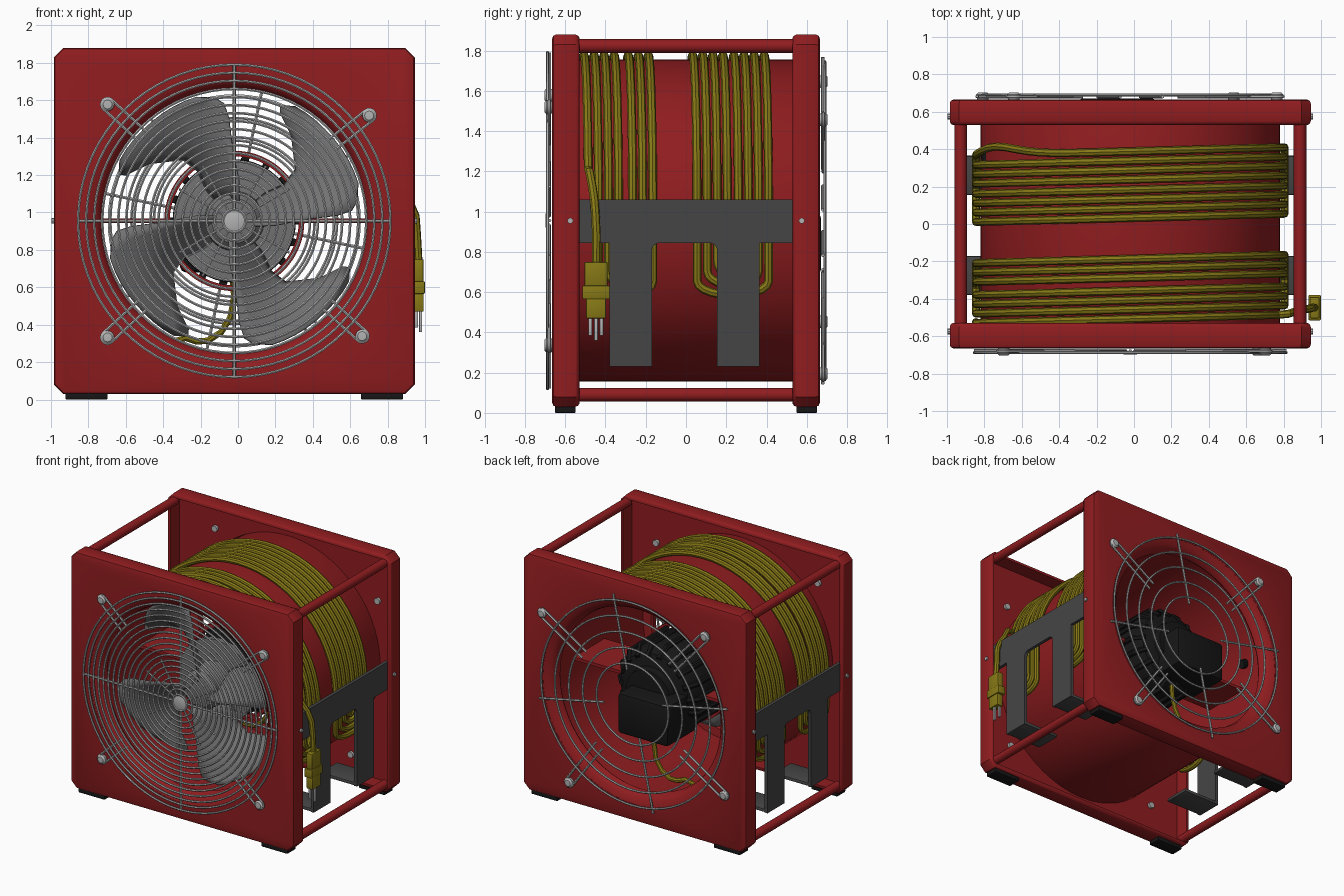
import bpy, bmesh, math
from math import sin, cos, pi, radians
from mathutils import Vector

if "Cube" in bpy.data.objects:
    bpy.data.objects.remove(bpy.data.objects["Cube"])

CX, CZ = -0.02, 0.955          # fan axis


def material(name, col):
    m = bpy.data.materials.new(name)
    m.diffuse_color = (*col, 1)
    m.use_nodes = True
    m.node_tree.nodes["Principled BSDF"].inputs["Base Color"].default_value = m.diffuse_color
    return m


RED = material("red_paint", (0.28, 0.012, 0.014))
YELLOW = material("yellow_rubber", (0.24, 0.19, 0.008))
BLACK = material("black_plastic", (0.008, 0.008, 0.008))
DARK = material("dark_steel", (0.06, 0.06, 0.06))
BLADE = material("blade_grey", (0.17, 0.17, 0.17))
WIRE = material("bright_wire", (0.45, 0.45, 0.45))


def finish(name, bm, mat):
    bmesh.ops.remove_doubles(bm, verts=bm.verts, dist=1e-5)
    bmesh.ops.recalc_face_normals(bm, faces=bm.faces)
    me = bpy.data.meshes.new(name)
    bm.to_mesh(me)
    bm.free()
    ob = bpy.data.objects.new(name, me)
    bpy.context.collection.objects.link(ob)
    me.materials.append(mat)
    smooth(ob)
    return ob


def smooth(ob):
    bpy.ops.object.select_all(action='DESELECT')
    ob.select_set(True)
    bpy.context.view_layer.objects.active = ob
    bpy.ops.object.shade_smooth_by_angle(angle=radians(35))


def loft(bm, rings, closed=False, caps=False):
    vs = [[bm.verts.new(p) for p in r] for r in rings]
    n = len(vs[0])
    for a, b in zip(vs, vs[1:] + ([vs[0]] if closed else [])):
        for i in range(n):
            bm.faces.new((a[i], a[(i + 1) % n], b[(i + 1) % n], b[i]))
    if caps:
        bm.faces.new(vs[0])
        bm.faces.new(vs[-1])


def lathe(name, profile, mat, x=CX, z=CZ, n=64, closed=False):
    """Turn (radius, y) points about an axis along y."""
    bm = bmesh.new()
    loft(bm, [[(x + r * cos(2 * pi * i / n), y, z + r * sin(2 * pi * i / n)) for i in range(n)]
              for r, y in profile], closed, not closed)
    return finish(name, bm, mat)


def box(name, lo, hi, mat, bevel=0.006):
    bm = bmesh.new()
    bmesh.ops.create_cube(bm, size=1)
    for v in bm.verts:
        v.co = [(a + b) / 2 + c * (b - a) for a, b, c in zip(lo, hi, v.co)]
    if bevel:
        bmesh.ops.bevel(bm, geom=bm.edges[:], offset=bevel, segments=2, affect='EDGES', profile=0.5)
    return finish(name, bm, mat)


def tubes(name, paths, radius, mat, res=1):
    """Round tubes along (points, cyclic) paths, turned into one mesh."""
    cu = bpy.data.curves.new(name, 'CURVE')
    cu.dimensions = '3D'
    cu.bevel_depth, cu.bevel_resolution, cu.use_fill_caps = radius, res, True
    for pts, cyc in paths:
        sp = cu.splines.new('POLY')
        sp.points.add(len(pts) - 1)
        for p, co in zip(sp.points, pts):
            p.co = (*co, 1)
        sp.use_cyclic_u = cyc
    ob = bpy.data.objects.new(name, cu)
    bpy.context.collection.objects.link(ob)
    cu.materials.append(mat)
    bpy.ops.object.select_all(action='DESELECT')
    ob.select_set(True)
    bpy.context.view_layer.objects.active = ob
    bpy.ops.object.convert(target='MESH')
    smooth(bpy.context.object)


def polar(r, deg, y):
    return (CX + r * cos(radians(deg)), y, CZ + r * sin(radians(deg)))


# end panels: folded pans with clipped corners and a round opening
def outline(inset, y):
    w, h, c = 0.965 - inset, 0.925 - inset, 0.05 - 0.4 * inset
    q = [(w, h - c), (w - c, h), (c - w, h), (-w, h - c), (-w, c - h), (c - w, -h), (w - c, -h), (w, c - h)]
    return [(CX + a, y, CZ + b) for a, b in q]


for s, side in ((-1, "front"), (1, "back")):
    bm = bmesh.new()
    loft(bm, [outline(i, s * y) for i, y in ((0.02, 0.665), (0.006, 0.659), (0, 0.645), (0, 0.55),
              (0.006, 0.536), (0.015, 0.53), (0.03, 0.53), (0.03, 0.642))], caps=True)
    panel = finish(side + "_panel", bm, RED)
    cut = lathe(side + "_hole_cutter", [(0.79, s * 0.5), (0.79, s * 0.8)], RED, n=96)
    cut.hide_render = True
    cut.hide_viewport = False
    mod = panel.modifiers.new("opening", 'BOOLEAN')
    mod.operation, mod.object, mod.solver = 'DIFFERENCE', cut, 'EXACT'
    bpy.context.view_layer.objects.active = panel
    bpy.ops.object.modifier_apply(modifier="opening")
    bpy.data.objects.remove(cut)
    smooth(panel)
    # rubber feet and flange screws
    for k in (-1, 1):
        x = CX + k * 0.79
        box(side + "_foot", (x - 0.113, s * 0.6 - 0.052, 0), (x + 0.113, s * 0.6 + 0.052, 0.034), BLACK)
        xs = CX + k * 0.965
        tubes(side + "_flange_screw", [([(xs - k * 0.05, s * 0.575, 0.955), (xs + k * 0.012, s * 0.575, 0.955)], False)],
              0.015, WIRE, 2)

# duct with rolled inlet lips
half = [(0.80, 0.64), (0.79, 0.664), (0.745, 0.65), (0.715, 0.62), (0.705, 0.575), (0.715, 0.56), (0.78, 0.555)]
lathe("duct", half + [(r, -y) for r, y in reversed(half)], RED, n=96, closed=True)

# corner rods
tubes("corner_rods", [([(CX + a * 0.907, -0.55, z), (CX + a * 0.907, 0.55, z)], False)
                      for a in (-1, 1) for z in (0.09, 1.823)], 0.034, RED, 4)


# wire guards
def guard(name, y, radii, spokes, r_in, r_out, bolts, loop_in):
    s = 1 if y > 0 else -1
    tubes(name + "_rings", [([polar(r, 360 * i / 72, y) for i in range(72)], True) for r in radii], 0.008, WIRE)
    tubes(name + "_spokes", [([polar(r_in, a, y - s * 0.01), polar(r_out, a, y - s * 0.01)], False)
                             for a in spokes], 0.009, WIRE)
    loops = []
    for r, a in bolts:
        d = Vector((cos(radians(a)), 0, sin(radians(a))))
        n = Vector((-d.z, 0, d.x))
        o = Vector((CX, y - s * 0.008, CZ))
        loops.append(([o + d * loop_in + n * 0.033]
                      + [o + d * (r + 0.033 * sin(t * pi / 8)) + n * 0.033 * cos(t * pi / 8) for t in range(9)]
                      + [o + d * loop_in - n * 0.033], False))
        b = o + d * r
        lathe(name + "_bolt", [(0.024, s * 0.622), (0.024, s * 0.66), (0.03, s * 0.664), (0.036, s * 0.692),
                               (0.024, s * 0.703), (0.008, s * 0.704)], WIRE, b.x, b.z, 16)
    tubes(name + "_mount_loops", loops, 0.009, WIRE)


guard("front_guard", -0.688, [0.835 - 0.043 * i for i in range(19)], [0, 90, 180, 270], 0.02, 0.835,
      [(0.92, 137.4), (0.915, 38), (0.92, 222.6), (0.92, -42)], 0.66)
tubes("front_guard_inner_spokes", [([polar(0.04, a, -0.68), polar(0.34, a, -0.68)], False)
                                   for a in range(0, 360, 30)], 0.007, WIRE)
lathe("front_guard_centre", [(0.055, -0.68), (0.055, -0.692), (0.03, -0.698)], WIRE, n=24)
guard("back_guard", 0.69, [0.79, 0.67, 0.55, 0.43, 0.31], [-12, 78, 168, 258], 0.26, 0.83,
      [(0.93, 32.6), (0.94, -54), (0.935, 212.5), (0.93, 132)], 0.5)

# fan hub and four swept blades
lathe("fan_hub", [(0.04, -0.47), (0.12, -0.46), (0.15, -0.43), (0.16, -0.25), (0.32, -0.24), (0.32, -0.2)], BLADE, n=48)
rows = [(0.1, -15, 45), (0.22, -6, 42), (0.33, 0, 36), (0.43, 2, 40), (0.55, 3, 56), (0.63, 5, 67),
        (0.665, 9, 68), (0.69, 17, 62)]
bm = bmesh.new()
for k in range(4):
    grid = [[bm.verts.new(polar(r, 90 * k + a + (b - a) * j / 8, -0.5 + 0.26 * j / 8 - 0.03 * sin(pi * j / 8)))
             for j in range(9)] for r, a, b in rows]
    for p, q in zip(grid, grid[1:]):
        for j in range(8):
            bm.faces.new((p[j], p[j + 1], q[j + 1], q[j]))
blades = finish("fan_blades", bm, BLADE)
sol = blades.modifiers.new("thickness", 'SOLIDIFY')
sol.thickness, sol.offset = 0.012, 0

# motor, its carrier ring and arms
lathe("motor", [(0.1, -0.2), (0.30, -0.1), (0.33, 0.0), (0.33, 0.36), (0.29, 0.42), (0.2, 0.45), (0.19, 0.5), (0.08, 0.51)],
      BLACK, n=40)
bm_ribs = [([polar(0.34, a, 0.02), polar(0.34, a, 0.35), polar(0.27, a, 0.43)], False) for a in range(0, 360, 20)]
tubes("motor_ribs", bm_ribs, 0.022, BLACK)
box("motor_terminal_box", (-0.31, 0.3, 0.68), (0.13, 0.67, 1.0), BLACK, 0.03)
lathe("motor_carrier_ring", [(0.345, -0.08), (0.375, -0.08), (0.375, 0.02), (0.345, 0.02)], RED, closed=True)
for k, side in ((-1, "left"), (1, "right")):
    a, b = sorted((CX + k * 0.34, CX + k * 0.785))
    box(side + "_motor_arm", (a, -0.08, CZ - 0.012), (b, 0.3, CZ + 0.012), RED, 0)

# motor lead inside the duct
tubes("motor_lead", [([(-0.03, 0.4, 0.66), (-0.02, 0.42, 0.55), (-0.04, 0.43, 0.44), (-0.09, 0.43, 0.36), (-0.16, 0.43, 0.315),
                       (-0.22, 0.42, 0.31), (-0.28, 0.41, 0.33), (-0.34, 0.4, 0.31), (-0.40, 0.39, 0.26)], False)],
      0.018, YELLOW, 2)

# cord hangers: crossbar with two legs and inward feet on each side
for k, side in ((-1, "left"), (1, "right")):
    x0, x1 = CX + k * 0.915, CX + k * 0.94
    prof = [(-0.55, 1.06), (0.55, 1.06), (0.55, 0.845), (0.365, 0.845), (0.365, 0.23), (0.155, 0.23), (0.155, 0.845),
            (-0.17, 0.845), (-0.17, 0.23), (-0.38, 0.23), (-0.38, 0.845), (-0.55, 0.845)]
    bm = bmesh.new()
    vs = [bm.verts.new((x0, *p)) for p in prof]
    bm.faces.new(vs)
    inner = [vs[6], vs[7]]
    bmesh.ops.bevel(bm, geom=inner, offset=0.04, segments=4, affect='VERTICES', profile=0.5)
    g = bmesh.ops.extrude_face_region(bm, geom=bm.faces[:])
    bmesh.ops.translate(bm, vec=(x1 - x0, 0, 0), verts=[v for v in g['geom'] if isinstance(v, bmesh.types.BMVert)])
    finish(side + "_cord_hanger", bm, DARK)
    a, b = sorted((CX + k * 0.62, x1))
    for y in (-0.38, 0.155):
        box(side + "_hanger_foot", (a, y, 0.23), (b, y + 0.21, 0.258), DARK, 0.01)

# cord wound over the duct, turning back behind the hanger legs
R = 0.825


def slant(x, y, z):
    return (CX + x, y - 0.022 * (1 - x / R), z)


def strand(y, bulge=0):
    return [slant(R * cos(pi * i / 30), y + bulge * math.exp(-((i - 25) / 3) ** 2), CZ + R * sin(pi * i / 30))
            for i in range(31)]


def wind(a, b, low, bulge):
    m, h = (a + b) / 2, (b - a) / 2
    turn = [(m - h * cos(pi * i / 10), low + 0.07 * (1 - sin(pi * i / 10))) for i in range(11)]
    left = [slant(-R, y, z) for y, z in reversed(turn)]
    right = [slant(R, y, z) for y, z in turn]
    return strand(b, bulge) + left + strand(a)[::-1] + right, True


turns = []
for a, b, count in ((-0.435, -0.165, 3), (0.055, 0.41, 4)):
    for i in range(count):
        turns.append(wind(a + 0.05 * i, b - 0.05 * i, 0.585 + 0.05 * i, 0.045 if i == 0 and a > 0 else 0))
tail = [slant(-R, -0.48, 0.65)] + strand(-0.485)[:2:-1]
tail += [(0.825, -0.48, 1.2), (0.87, -0.465, 1.12), (0.92, -0.455, 1.05), (0.95, -0.45, 0.98),
         (0.957, -0.445, 0.88), (0.965, -0.447, 0.74)]
tubes("power_cord", turns + [(tail, False)], 0.0215, YELLOW, 2)
tubes("cord_grommet", [([(-0.74, 0.36, 1.12), (-0.80, 0.36, 1.15)], False)], 0.035, BLACK, 3)

# plug
for nm, w, z0, z1, d in (("plug_neck", 0.057, 0.63, 0.75, 0.026), ("plug_collar", 0.068, 0.565, 0.632, 0.033),
                         ("plug_face", 0.05, 0.47, 0.568, 0.027)):
    box(nm, (0.966 - d, -0.447 - w, z0), (0.966 + d, -0.447 + w, z1), YELLOW)
for y, x, z in ((-0.475, 0.955, 0.385), (-0.42, 0.955, 0.385), (-0.447, 0.977, 0.36)):
    box("plug_prong", (x - 0.008, y - 0.009, z), (x + 0.008, y + 0.009, 0.48), WIRE, 0.002)
